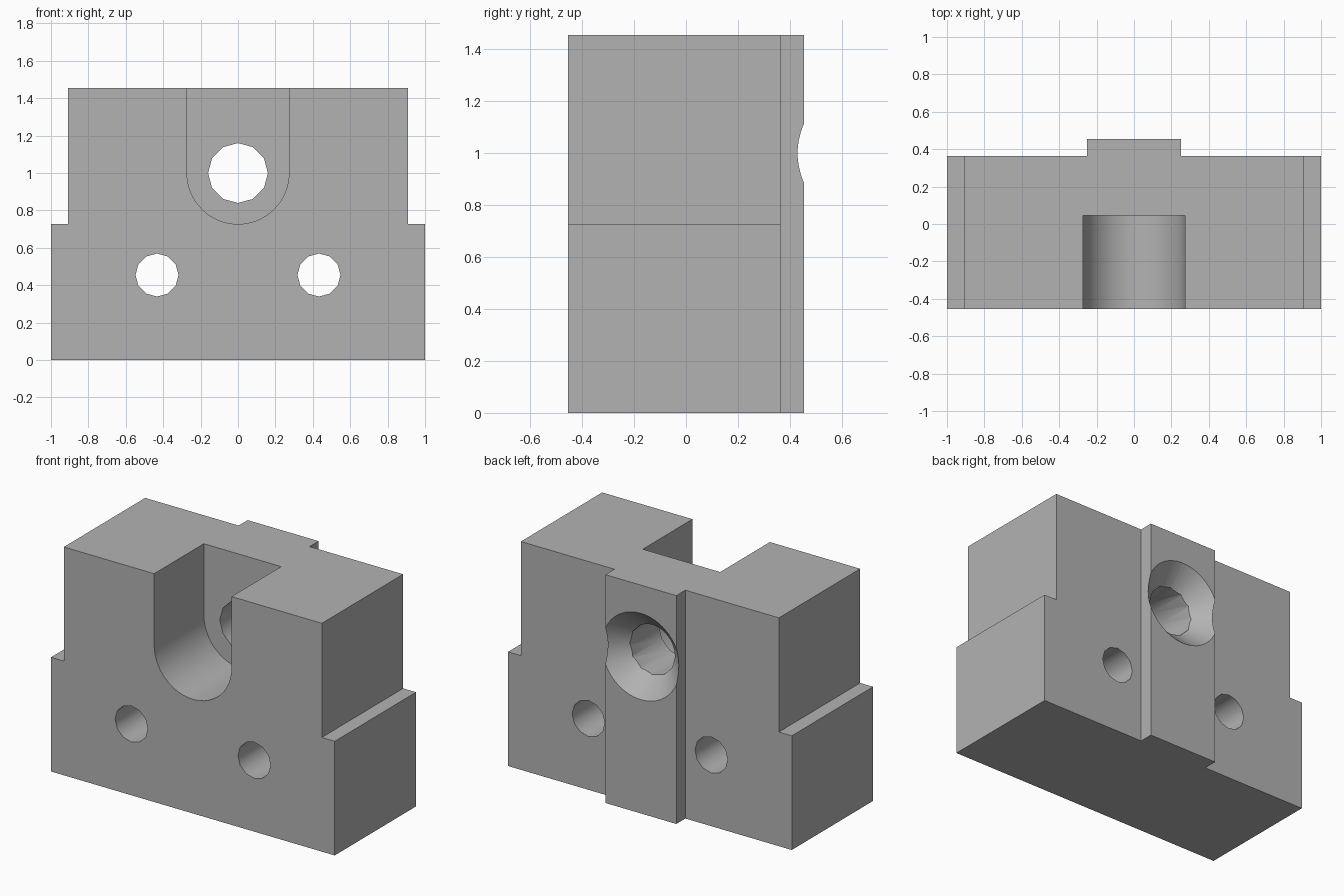
import bpy, bmesh, math

cube = bpy.data.objects.get("Cube")
if cube:
    bpy.data.objects.remove(cube, do_unlink=True)

# One plain grey for the whole block
grey = bpy.data.materials.new("plain grey")
grey.use_nodes = True
colour = (0.45, 0.45, 0.45, 1)
grey.diffuse_color = colour
grey.node_tree.nodes["Principled BSDF"].inputs["Base Color"].default_value = colour

U = 1 / 11                       # drawing unit
FRONT, BACK, RIB_BACK = -5 * U, 4 * U, 5 * U
TOP, STEP, AXIS = 16 * U, 8 * U, 11 * U


def circle(x, z, r, n):
    return [(x + r * math.cos(2 * math.pi * i / n), z + r * math.sin(2 * math.pi * i / n))
            for i in range(n)]


def loft(name, near, y0, far, y1):
    """Closed solid between two xz outlines at depths y0 and y1."""
    bm = bmesh.new()
    a = [bm.verts.new((x, y0, z)) for x, z in near]
    b = [bm.verts.new((x, y1, z)) for x, z in far]
    bm.faces.new(a)
    bm.faces.new(b[::-1])
    for i in range(len(a)):
        j = (i + 1) % len(a)
        bm.faces.new((a[j], a[i], b[i], b[j]))
    bmesh.ops.recalc_face_normals(bm, faces=bm.faces)
    mesh = bpy.data.meshes.new(name)
    bm.to_mesh(mesh)
    bm.free()
    mesh.materials.append(grey)
    obj = bpy.data.objects.new(name, mesh)
    bpy.context.collection.objects.link(obj)
    return obj


# Stepped body
half = [(1, 0), (1, STEP), (10 * U, STEP), (10 * U, TOP)]
outline = half + [(-x, z) for x, z in reversed(half)]
block = loft("block", outline, FRONT, outline, BACK)

# Locating rib down the back
rib_outline = [(-0.25, 0), (0.25, 0), (0.25, TOP), (-0.25, TOP)]
rib = loft("rib", rib_outline, 2 * U, rib_outline, RIB_BACK)

# Round-bottomed slot, open at the front and top
r = 3 * U
slot_outline = [(r * math.cos(math.pi * (1 + i / 32)), AXIS + r * math.sin(math.pi * (1 + i / 32)))
                for i in range(33)] + [(r, TOP + 0.2), (-r, TOP + 0.2)]
slot = loft("slot_cutter", slot_outline, FRONT - 0.2, slot_outline, U / 2)

# Main bore and its countersink in the rib
bore_outline = circle(0, AXIS, 0.16, 12)
bore = loft("bore_cutter", bore_outline, -0.2, bore_outline, 0.7)
sink = loft("countersink_cutter", circle(0, AXIS, 0.155, 64), RIB_BACK - 0.12,
            circle(0, AXIS, 0.325, 64), RIB_BACK + 0.05)

# Pair of bolt holes
bolts = []
for side, x in (("left", 0.433), ("right", -0.433)):
    ring = circle(x, 5 * U, 0.115, 12)
    bolts.append(loft(side + "_bolt_hole_cutter", ring, FRONT - 0.2, ring, BACK + 0.2))

for tool in [rib, slot, bore, sink] + bolts:
    mod = block.modifiers.new(tool.name, "BOOLEAN")
    mod.operation = "UNION" if tool is rib else "DIFFERENCE"
    mod.solver = "EXACT"
    mod.object = tool

# Bake the cuts, then drop the helpers
bpy.context.view_layer.objects.active = block
block.select_set(True)
for mod in list(block.modifiers):
    bpy.ops.object.modifier_apply(modifier=mod.name)
for tool in [rib, slot, bore, sink] + bolts:
    bpy.data.objects.remove(tool, do_unlink=True)

# Smooth the curved walls, keep the edges crisp
bpy.ops.object.select_all(action="DESELECT")
block.select_set(True)
bpy.ops.object.shade_smooth_by_angle(angle=math.radians(32))
